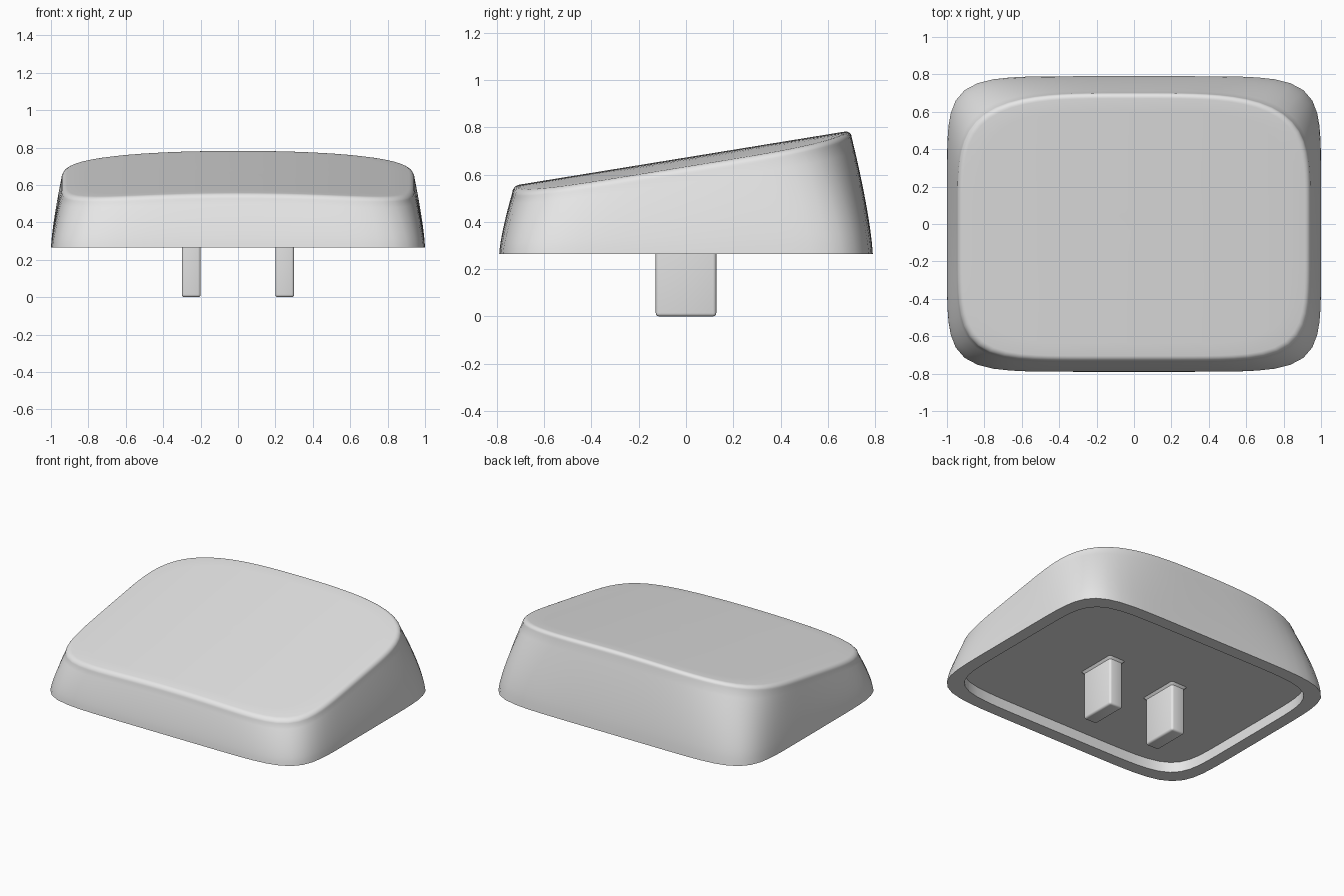
import bpy
import bmesh
from math import sin, cos, pi

SEGMENTS = 96
BASE_Z, FLOOR_Z = 0.265, 0.335
FILLET = 0.03

old = bpy.data.objects.get("Cube")
if old:
    bpy.data.objects.remove(old, do_unlink=True)

grey = bpy.data.materials.new("light grey plastic")
grey.use_nodes = True
grey.diffuse_color = (0.8, 0.8, 0.8, 1)
grey.node_tree.nodes["Principled BSDF"].inputs["Base Color"].default_value = (0.8, 0.8, 0.8, 1)


def outline(a, b, power, centre_y=0.0):
    """Rounded rectangle; power(s) sets how square the corners are."""
    points = []
    for i in range(SEGMENTS):
        angle = 2 * pi * i / SEGMENTS
        c, s = cos(angle), sin(angle)
        n = power(s)
        r = (abs(c) ** n + abs(s) ** n) ** (-1 / n)
        points.append((a * r * c, b * r * s + centre_y))
    return points


def top_z(x, y):
    """Sloping top, gently domed from side to side."""
    return 0.555 + 0.163 * (y + 0.72) - 0.046 * x * x


def base_power(s):
    return 7


def top_power(s):
    return 4.9 - 1.1 * s


def finish(bm, name):
    bmesh.ops.recalc_face_normals(bm, faces=bm.faces)
    mesh = bpy.data.meshes.new(name)
    bm.to_mesh(mesh)
    bm.free()
    obj = bpy.data.objects.new(name, mesh)
    bpy.context.collection.objects.link(obj)
    mesh.materials.append(grey)
    bpy.ops.object.select_all(action='DESELECT')
    obj.select_set(True)
    bpy.context.view_layer.objects.active = obj
    bpy.ops.object.shade_smooth_by_angle(angle=pi / 5)
    return obj


def build_cap():
    rings = []
    base = outline(1.0, 0.79, base_power)
    shoulder = outline(0.945, 0.718, top_power, -0.017)
    inner = outline(0.915, 0.705, base_power)

    # Recess and bottom rim
    rings.append([(x, y, FLOOR_Z) for x, y in inner])
    rings.append([(x, y, BASE_Z) for x, y in inner])

    # Curved outer wall
    for step in range(11):
        t = step / 10
        k = t ** 1.35
        ring = []
        for (bx, by), (sx, sy) in zip(base, shoulder):
            z_end = top_z(sx, sy) - FILLET
            ring.append((bx + (sx - bx) * k, by + (sy - by) * k,
                         BASE_Z + (z_end - BASE_Z) * t))
        rings.append(ring)

    # Rounded upper edge
    for step in range(1, 7):
        angle = step / 6 * pi / 2
        inset = FILLET * (1 - cos(angle))
        drop = FILLET * (1 - sin(angle))
        edge = outline(0.945 - inset, 0.718 - inset, top_power, -0.017)
        rings.append([(x, y, top_z(x, y) - drop) for x, y in edge])

    # Domed top surface
    for step in range(9, 0, -1):
        f = step / 10
        edge = outline(0.915 * f, 0.688 * f, top_power, -0.017)
        rings.append([(x, y, top_z(x, y)) for x, y in edge])

    bm = bmesh.new()
    loops = [[bm.verts.new(p) for p in ring] for ring in rings]
    for low, high in zip(loops, loops[1:]):
        for i in range(SEGMENTS):
            j = (i + 1) % SEGMENTS
            bm.faces.new((low[i], low[j], high[j], high[i]))
    bm.faces.new(loops[0])
    centre = bm.verts.new((0, -0.017, top_z(0, -0.017)))
    for i in range(SEGMENTS):
        bm.faces.new((loops[-1][i], loops[-1][(i + 1) % SEGMENTS], centre))
    return finish(bm, "key_cap")


def build_stem(name, x):
    bm = bmesh.new()
    bmesh.ops.create_cube(bm, size=1)
    height = FLOOR_Z - 0.015
    for v in bm.verts:
        v.co.x *= 0.1
        v.co.y *= 0.256
        v.co.z = (v.co.z + 0.5) * height
    # Round every edge except those around the upper end
    edges = [e for e in bm.edges if min(v.co.z for v in e.verts) < height / 2]
    bmesh.ops.bevel(bm, geom=edges, offset=0.014, segments=3, profile=0.5, affect='EDGES')
    # Small flare where the stem meets the cap
    bm.faces.ensure_lookup_table()
    top = max(bm.faces, key=lambda f: f.calc_center_median().z)
    result = bmesh.ops.extrude_face_region(bm, geom=[top])
    for v in [g for g in result["geom"] if isinstance(g, bmesh.types.BMVert)]:
        v.co.x += 0.012 if v.co.x > 0 else -0.012
        v.co.y += 0.012 if v.co.y > 0 else -0.012
        v.co.z = FLOOR_Z
    if top.is_valid:
        bm.faces.remove(top)
    for v in bm.verts:
        v.co.x += x
    return finish(bm, name)


build_cap()
for side, x in (("left", 0.25), ("right", -0.25)):
    build_stem(side + "_stem", x)
